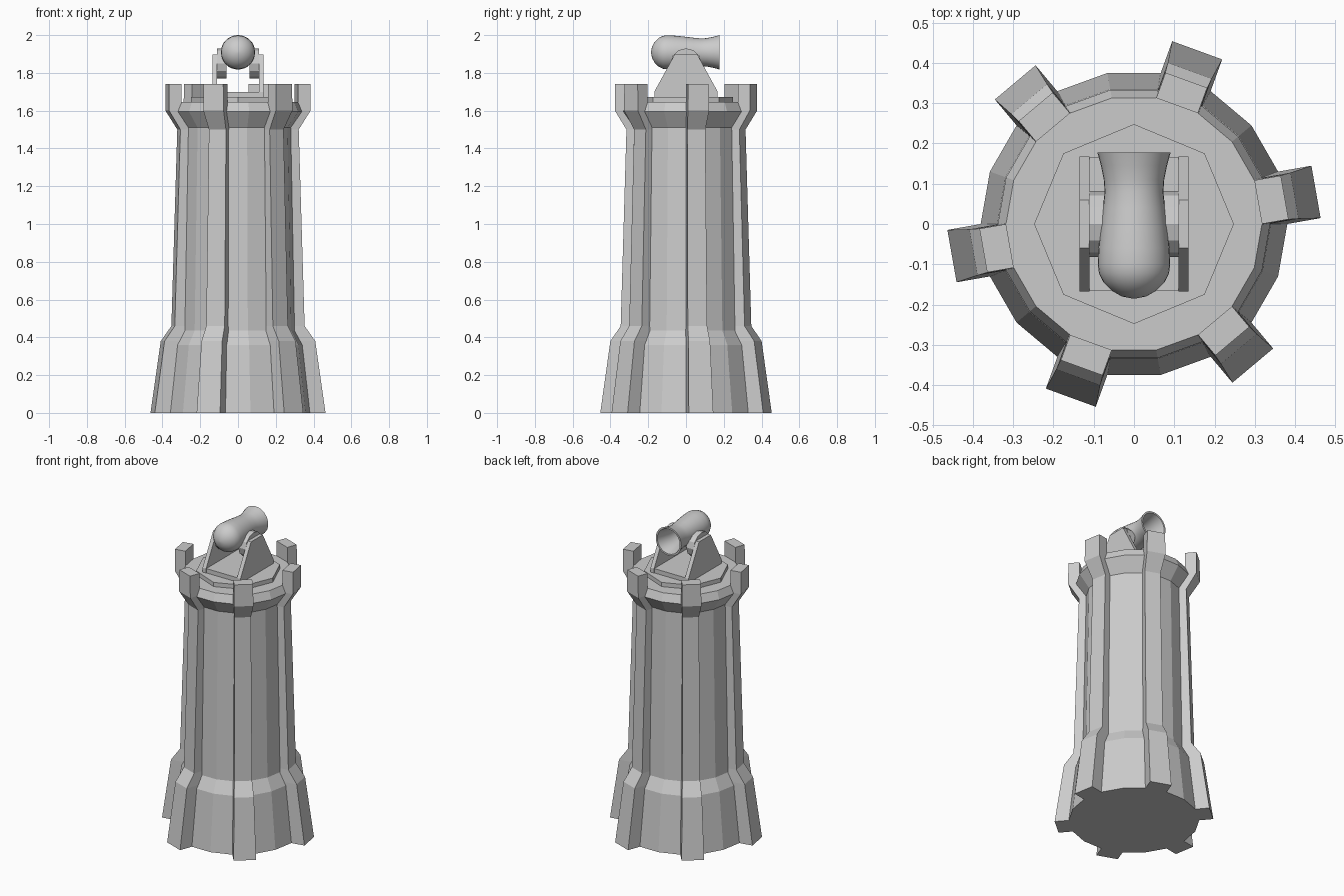
import bpy, bmesh, math
from mathutils import Matrix, Vector

if "Cube" in bpy.data.objects:
    bpy.data.objects.remove(bpy.data.objects["Cube"])


def make_object(name, bm, smooth=None):
    bmesh.ops.recalc_face_normals(bm, faces=bm.faces)
    mesh = bpy.data.meshes.new(name)
    bm.to_mesh(mesh)
    bm.free()
    ob = bpy.data.objects.new(name, mesh)
    bpy.context.collection.objects.link(ob)
    if smooth:
        bpy.ops.object.select_all(action='DESELECT')
        ob.select_set(True)
        bpy.context.view_layer.objects.active = ob
        bpy.ops.object.shade_smooth_by_angle(angle=math.radians(smooth))
    return ob


def loft(name, rings, matrix=Matrix(), smooth=None):
    """Join equal-length vertex rings with quads and cap both ends."""
    bm = bmesh.new()
    rows = [[bm.verts.new(matrix @ Vector(p)) for p in ring] for ring in rings]
    n = len(rows[0])
    for a, b in zip(rows, rows[1:]):
        for i in range(n):
            j = (i + 1) % n
            bm.faces.new((a[i], a[j], b[j], b[i]))
    bm.faces.new(rows[0][::-1])
    bm.faces.new(rows[-1])
    return make_object(name, bm, smooth)


def circle(r, z, n):
    return [(r * math.cos(2 * math.pi * i / n), r * math.sin(2 * math.pi * i / n), z)
            for i in range(n)]


def plate(name, outline, x0, x1):
    """Extrude a (y, z) outline along x."""
    return loft(name, [[(x, y, z) for y, z in outline] for x in (x0, x1)])


# Tower body: 18-sided, profile given as (distance to flat, height)
body = [(.375, 0), (.335, .36), (.295, .435), (.275, 1.51), (.333, 1.595), (.313, 1.645)]
loft("tower_body", [circle(d / math.cos(math.pi / 18), z, 18) for d, z in body])

# Six buttresses ending in merlons: (height, inner, outer, half width)
sections = [(0, .2, .459, .066), (.38, .2, .405, .058), (.46, .2, .349, .052),
            (1.5, .2, .318, .048), (1.6, .313, .38, .057), (1.74, .313, .38, .055)]
for k in range(6):
    loft(f"buttress_{k + 1}",
         [[(i, -w, z), (o, -w, z), (o, w, z), (i, w, z)] for z, i, o, w in sections],
         Matrix.Rotation(math.radians(10 + 60 * k), 4, 'Z'))

# Octagonal turntable and carriage floor
loft("turntable", [circle(.248, z, 8) for z in (1.63, 1.672)])
plate("carriage_floor", [(-.165, 1.665), (.165, 1.665), (.165, 1.70), (-.165, 1.70)], -.112, .112)

# Carriage cheeks and pivot discs on both sides
cheek = [(-.168, 1.665), (.168, 1.665), (.168, 1.70), (.06, 1.897), (-.06, 1.897), (-.168, 1.70)]
disc = [(.082 * math.cos(math.pi * i / 6), 1.85 + .08 * math.sin(math.pi * i / 6))
        for i in range(12)]
for side, s in (("left", -1), ("right", 1)):
    plate(f"cheek_{side}", cheek, s * .11, s * .135)
    plate(f"pivot_{side}", disc, s * .06, s * .112)

# Cannon barrel: lathe profile (radius, y), ending inside the bore
barrel = [(.004, -.185), (.03, -.180), (.055, -.166), (.076, -.145), (.087, -.122),
          (.090, -.10), (.088, -.06), (.083, -.01), (.077, .04), (.073, .08),
          (.075, .11), (.082, .145), (.091, .178),
          (.080, .178), (.068, .13), (.06, .08), (.055, -.02)]
loft("cannon_barrel", [circle(r, y, 32) for r, y in barrel],
     Matrix.Translation((0, 0, 1.909)) @ Matrix.Rotation(math.radians(-90), 4, 'X'), smooth=40)
